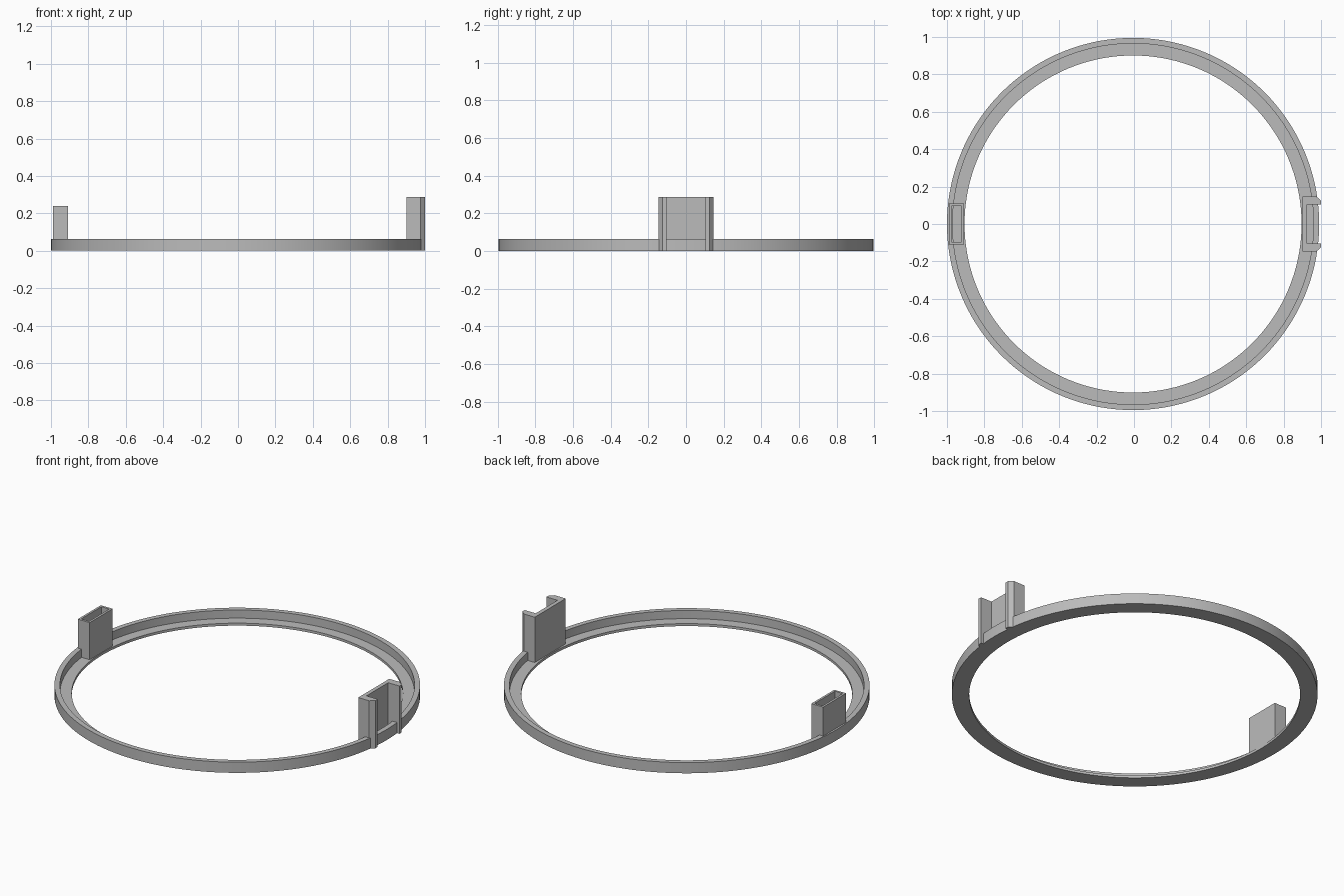
import bpy
import bmesh
import math
from mathutils import Vector

cube = bpy.data.objects.get("Cube")
if cube:
    bpy.data.objects.remove(cube, do_unlink=True)

grey = bpy.data.materials.new("plain grey")
grey.use_nodes = True
grey.diffuse_color = (0.5, 0.5, 0.5, 1)
grey.node_tree.nodes["Principled BSDF"].inputs["Base Color"].default_value = (0.5, 0.5, 0.5, 1)


def finish(bm, name):
    """Turn a bmesh into a named grey object."""
    bmesh.ops.recalc_face_normals(bm, faces=bm.faces)
    mesh = bpy.data.meshes.new(name)
    bm.to_mesh(mesh)
    bm.free()
    mesh.materials.append(grey)
    obj = bpy.data.objects.new(name, mesh)
    bpy.context.collection.objects.link(obj)
    return obj


def prism(bm, outline, bottom, top):
    """Extrude a flat outline upwards and return its top face."""
    base = bm.faces.new([bm.verts.new((x, y, bottom)) for x, y in outline])
    parts = bmesh.ops.extrude_face_region(bm, geom=[base], use_keep_orig=True)["geom"]
    verts = [g for g in parts if isinstance(g, bmesh.types.BMVert)]
    bmesh.ops.translate(bm, verts=verts, vec=(0, 0, top - bottom))
    return next(g for g in parts if isinstance(g, bmesh.types.BMFace))


# Ring: L-shaped section with a tall outer wall and a thin inner ledge
centre_x = -0.005
section = [(0.901, 0), (0.995, 0), (0.995, 0.064),
           (0.965, 0.064), (0.965, 0.015), (0.901, 0.015)]
bm = bmesh.new()
points = [bm.verts.new((centre_x + r, 0, z)) for r, z in section]
edges = [bm.edges.new((points[i - 1], points[i])) for i in range(len(points))]
bmesh.ops.spin(bm, geom=points + edges, cent=(centre_x, 0, 0), axis=(0, 0, 1),
               angle=math.tau, steps=144, use_merge=True)
bmesh.ops.remove_doubles(bm, verts=bm.verts, dist=0.0001)
ring = finish(bm, "ring")
bpy.ops.object.select_all(action="DESELECT")
ring.select_set(True)
bpy.context.view_layer.objects.active = ring
bpy.ops.object.shade_smooth_by_angle(angle=math.radians(30))

# Socket: upright box, hollow from the top
bm = bmesh.new()
x0, x1, half = -0.988, -0.909, 0.109
rim = prism(bm, [(x0, -half), (x1, -half), (x1, half), (x0, half)], 0.003, 0.238)
bm.normal_update()
bmesh.ops.inset_region(bm, faces=[rim], thickness=0.019)
cavity = bmesh.ops.extrude_discrete_faces(bm, faces=[rim])["faces"][0]
bmesh.ops.translate(bm, verts=cavity.verts, vec=Vector((0, 0, -0.228)))
finish(bm, "right_socket")

# Bracket: C-shaped channel open outwards, with chamfered arm tips
side = [(0.902, 0.147), (0.975, 0.147), (1.0, 0.125), (1.0, 0.103), (0.926, 0.103)]
outline = side + [(x, -y) for x, y in reversed(side)]
bm = bmesh.new()
prism(bm, outline, 0, 0.287)
finish(bm, "left_bracket")
